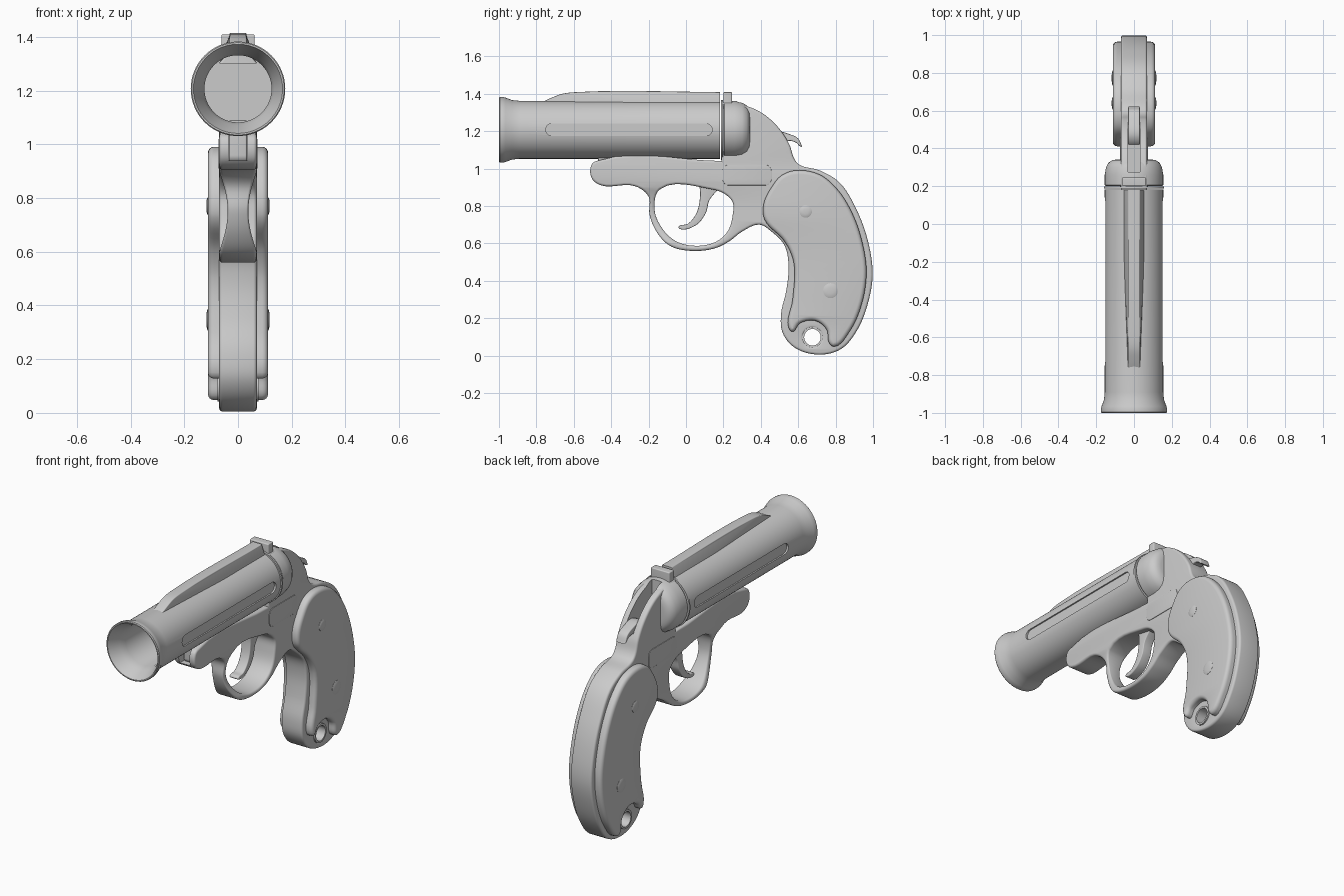
import bpy, bmesh, math
from mathutils import Vector, Matrix
from mathutils.geometry import interpolate_bezier

if "Cube" in bpy.data.objects:
    bpy.data.objects.remove(bpy.data.objects["Cube"])

metal = bpy.data.materials.new("light_grey")
metal.use_nodes = True
GREY = (0.6, 0.6, 0.6, 1)
metal.diffuse_color = GREY
metal.node_tree.nodes["Principled BSDF"].inputs["Base Color"].default_value = GREY

BORE_Z = 1.207
# Maps a drawn profile (y, z, thickness) to world axes
SIDE = Matrix(((0, 0, 1, 0), (1, 0, 0, 0), (0, 1, 0, 0), (0, 0, 0, 1)))


def finish(name, mesh):
    """Weld, fix normals, shade and link a mesh."""
    bm = bmesh.new()
    bm.from_mesh(mesh)
    bmesh.ops.remove_doubles(bm, verts=bm.verts, dist=1e-5)
    bmesh.ops.recalc_face_normals(bm, faces=bm.faces)
    bm.to_mesh(mesh)
    bm.free()
    mesh.materials.clear()
    mesh.materials.append(metal)
    mesh.shade_smooth()
    mesh.set_sharp_from_angle(angle=math.radians(35))
    ob = bpy.data.objects.new(name, mesh)
    bpy.context.collection.objects.link(ob)
    return ob


def smooth_loop(pts, steps=6):
    """Closed smooth path; points with a third value are sharp corners."""
    n = len(pts)
    P = [Vector((p[0], p[1], 0)) for p in pts]

    def handle(i, chord):
        if len(pts[i]) > 2:
            return chord / 3
        t = (P[(i + 1) % n] - P[i]).normalized() + (P[i] - P[i - 1]).normalized()
        return t.normalized() * chord.length / 3

    out = []
    for i in range(n):
        j = (i + 1) % n
        chord = P[j] - P[i]
        if len(pts[i]) > 2 and len(pts[j]) > 2:
            out.append(P[i])
            continue
        out += interpolate_bezier(P[i], P[i] + handle(i, chord),
                                  P[j] - handle(j, chord), P[j], steps + 1)[:-1]
    return out


def evaluated_mesh(ob):
    bpy.context.view_layer.update()
    deps = bpy.context.evaluated_depsgraph_get()
    return bpy.data.meshes.new_from_object(ob.evaluated_get(deps))


def plate(name, loops, half, bevel, x=0):
    """Side profile (with optional holes) given thickness and round edges."""
    cu = bpy.data.curves.new(name, 'CURVE')
    cu.dimensions, cu.fill_mode = '2D', 'BOTH'
    cu.extrude, cu.bevel_depth, cu.offset = half - bevel, bevel, -bevel
    cu.bevel_resolution = 3
    for pts in loops:
        sp = cu.splines.new('POLY')
        sp.points.add(len(pts) - 1)
        for q, p in zip(sp.points, pts):
            q.co = (p[0], p[1], 0, 1)
        sp.use_cyclic_u = True
    tmp = bpy.data.objects.new("profile", cu)
    bpy.context.collection.objects.link(tmp)
    mesh = evaluated_mesh(tmp)
    bpy.data.objects.remove(tmp)
    mesh.transform(Matrix.Translation((x, 0, 0)) @ SIDE)
    return finish(name, mesh)


def lathe(name, pts, centre, axis='y', closed=False, n=64):
    """Revolve (along, radius) points about the x or y axis."""
    mesh = bpy.data.meshes.new(name)
    verts, faces, m = [], [], len(pts)
    for k in range(n):
        a = math.tau * k / n
        for along, r in pts:
            u, v = r * math.cos(a), r * math.sin(a)
            local = Vector((u, along, v) if axis == 'y' else (along, u, v))
            verts.append(local + Vector(centre))
        for i in range(m if closed else m - 1):
            j, nk = (i + 1) % m, (k + 1) % n
            faces.append((k * m + i, k * m + j, nk * m + j, nk * m + i))
    mesh.from_pydata(verts, [], faces)
    return finish(name, mesh)


def box(name, lo, hi):
    lo, hi = Vector(lo), Vector(hi)
    bm = bmesh.new()
    bmesh.ops.create_cube(bm, size=1)
    for v in bm.verts:
        v.co = Vector(c * s for c, s in zip(v.co, hi - lo)) + (lo + hi) / 2
    mesh = bpy.data.meshes.new(name)
    bm.to_mesh(mesh)
    bm.free()
    return finish(name, mesh)


def cut(ob, cutter):
    mod = ob.modifiers.new("cut", 'BOOLEAN')
    mod.operation, mod.solver, mod.object = 'DIFFERENCE', 'EXACT', cutter
    mesh = evaluated_mesh(ob)
    ob.modifiers.clear()
    ob.data = mesh
    mesh.set_sharp_from_angle(angle=math.radians(35))


def capsule(y0, y1, z0, z1, r, n=8):
    """Rounded rectangle in side view."""
    return [(cy + r * math.cos(a), cz + r * math.sin(a))
            for q, (cy, cz) in enumerate(((y1 - r, z1 - r), (y0 + r, z1 - r),
                                          (y0 + r, z0 + r), (y1 - r, z0 + r)))
            for a in [math.pi / 2 * (q + i / n) for i in range(n + 1)]]


# Frame with trigger guard and grip core
outline = [(.19, 1.04, 0), (-.48, 1.04), (-.505, 1.02), (-.505, .95), (-.46, .912),
           (-.27, .905), (-.2, .85), (-.195, .755), (-.158, .663), (-.088, .588),
           (.01, .561), (.15, .572), (.23, .61), (.3, .663), (.393, .7), (.457, .663),
           (.527, .588), (.548, .487), (.537, .353), (.508, .22), (.516, .123),
           (.58, .043), (.714, .005), (.832, .037), (.917, .139), (.971, .273),
           (.998, .433), (.971, .62), (.912, .78), (.821, .925), (.714, .99),
           (.607, 1.02), (.58, 1.05), (.553, 1.128), (.489, 1.225), (.393, 1.305),
           (.26, 1.35), (.19, 1.353, 0)]
guard_hole = [(-.14, .888), (-.168, .78), (-.13, .684), (-.06, .615), (.03, .588),
              (.15, .604), (.222, .663), (.25, .754), (.25, .818), (.206, .865), (.14, .888)]
RING = (.676, .098)
ring_hole = capsule(RING[0] - .05, RING[0] + .05, RING[1] - .05, RING[1] + .05, .0499)
frame = plate("frame", [smooth_loop(outline), smooth_loop(guard_hole), ring_hole], .07, .013)
for v in frame.data.vertices:           # waist on the front strap of the guard
    if v.co.y < -.04 and .6 < v.co.z < .9:
        v.co.x *= 1 - .45 * math.sin(math.pi * (v.co.z - .6) / .3)

# Breech shell
breech = lathe("breech", [(.2, 0), (.2, .15), (.206, .155), (.26, .155), (.3, .148),
                          (.325, .135), (.338, .115), (.342, .09), (.342, 0)], (0, 0, BORE_Z))
lathe("breech_ring", [(.187, 0), (.187, .16), (.198, .16), (.198, 0)], (0, 0, BORE_Z))

# Slots for the hammer and the barrel hinge
hammer_slot = box("hammer_slot", (-.032, .275, 1.17), (.032, .62, 1.5))
hinge_slot = box("hinge_slot", (-.036, -.6, .94), (.036, -.32, 1.2))
cut(frame, hammer_slot)
cut(breech, hammer_slot)
cut(frame, hinge_slot)

# Barrel with flared muzzle, side flutes and top rib
barrel = lathe("barrel", [(.183, 0), (.183, .155), (-.89, .155), (-.93, .159), (-.965, .172),
                          (-.98, .176), (-.995, .176), (-1, .172), (-1, .166), (-.985, .16),
                          (-.93, .135), (-.89, .125), (.1, .125), (.1, 0)], (0, 0, BORE_Z))
for side in (1, -1):
    flute = plate("flute", [capsule(-.75, .14, 1.175, 1.24, .0324)], .03, 0, side * .173)
    cut(barrel, flute)
    bpy.data.objects.remove(flute)
for cutter in (hammer_slot, hinge_slot):
    bpy.data.objects.remove(cutter)
rib = plate("barrel_rib", [smooth_loop([(.183, 1.3, 0), (.183, 1.409, 0), (-.58, 1.409),
                                        (-.66, 1.4), (-.72, 1.378), (-.79, 1.345, 0),
                                        (-.79, 1.3, 0)])], .032, .005)
for v in rib.data.vertices:             # flare the base into the barrel
    if v.co.z < 1.34:
        v.co.x *= 2.2
plate("hinge_lug", [capsule(-.47, -.3, .93, 1.09, .03)], .033, .006)

# Rear sight
plate("rear_sight", [capsule(.2, .246, 1.3, 1.409, .006)], .062, .005)

# Hammer and trigger
plate("hammer", [smooth_loop([(.4, 1.1), (.42, 1.17), (.47, 1.2), (.55, 1.185), (.6, 1.16),
                              (.622, 1.115, 0), (.607, 1.12, 0), (.585, 1.14), (.54, 1.145),
                              (.5, 1.08)])], .031, .005)
plate("trigger", [smooth_loop([(.07, .93, 0), (.075, .85), (.055, .76), (.01, .705),
                               (-.04, .688), (-.035, .678), (.05, .695), (.105, .76),
                               (.125, .83), (.16, .875), (.22, .93, 0)])], .03, .005)

# Grip panels, screws and inlaid plates on both sides
panel = [(.586, .99), (.714, .968), (.81, .888), (.885, .77), (.939, .62), (.965, .45),
         (.939, .273), (.874, .128), (.794, .048), (.767, .064), (.751, .14), (.687, .187),
         (.607, .171), (.57, .128), (.548, .15), (.57, .3), (.575, .503), (.527, .61),
         (.42, .727), (.415, .81), (.457, .9), (.51, .963)]
for side, label in ((1, "left"), (-1, "right")):
    plate(label + "_grip_panel", [smooth_loop(panel)], .051, .022, side * .061)
    plate(label + "_inlay", [capsule(.195, .457, .91, 1.02, .035)], .004, .002, side * .069)
    for place, y, z, r in (("upper", .64, .77, .033), ("lower", .773, .347, .04)):
        dome = [(.1, r), (.113, r), (.116, r * .8), (.118, r * .4), (.118, 0)]
        lathe(f"{label}_{place}_screw", [(side * a, b) for a, b in dome], (0, y, z), 'x', n=32)

# Lanyard eyelet
lathe("lanyard_eyelet", [(-.076, .044), (-.076, .056), (.076, .056), (.076, .044)],
      (0, *RING), 'x', closed=True, n=40)
